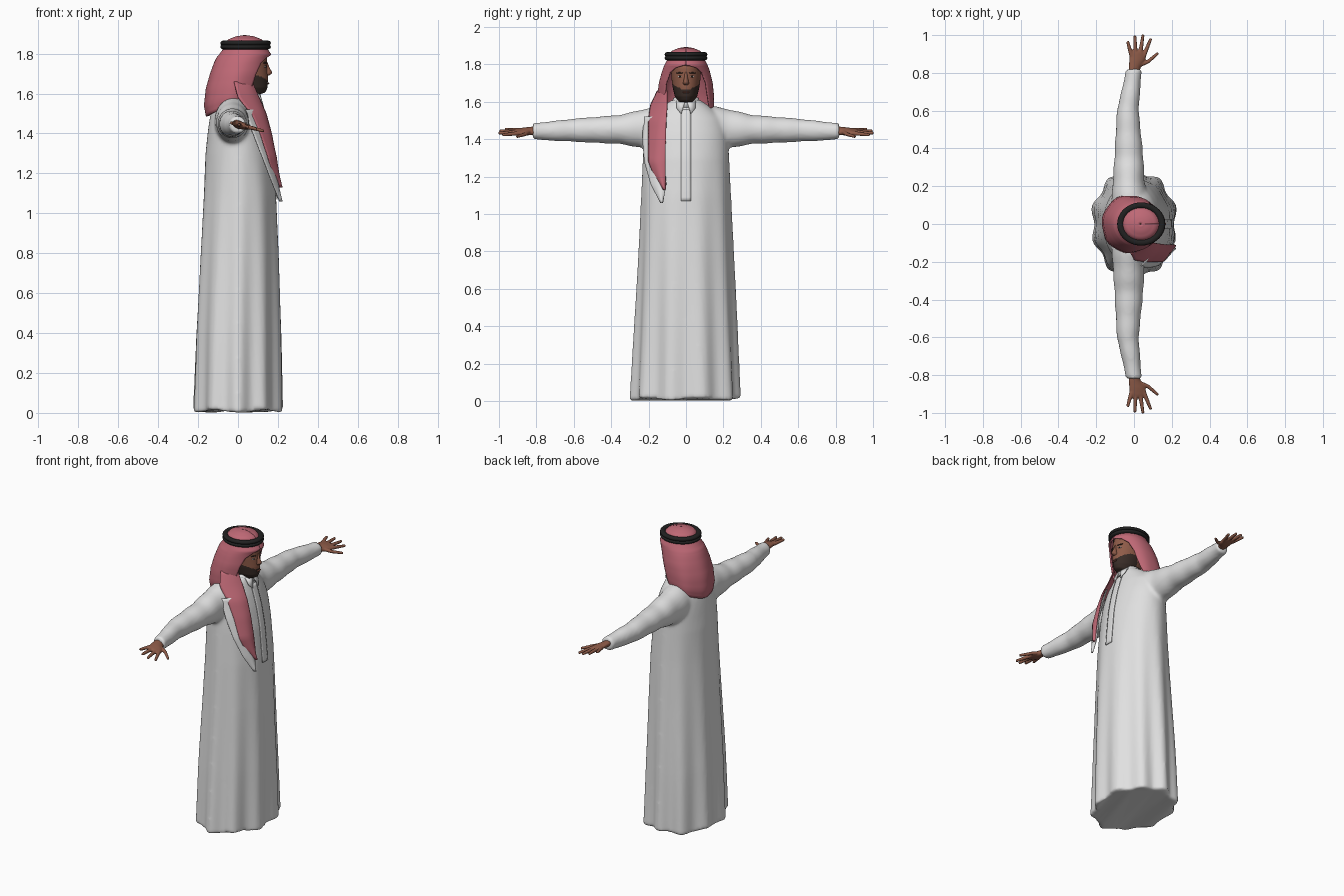
import bpy, bmesh, math
from mathutils import Vector

cube = bpy.data.objects.get("Cube")
if cube:
    bpy.data.objects.remove(cube, do_unlink=True)


def material(name, r, g, b):
    m = bpy.data.materials.new(name)
    m.use_nodes = True
    m.diffuse_color = (r, g, b, 1)
    bsdf = m.node_tree.nodes["Principled BSDF"]
    bsdf.inputs["Base Color"].default_value = (r, g, b, 1)
    bsdf.inputs["Roughness"].default_value = 0.8
    return m


WHITE = material("white cloth", 0.75, 0.75, 0.75)
PINK = material("rose cloth", 0.52, 0.14, 0.18)
SKIN = material("brown skin", 0.27, 0.105, 0.065)
BEARD = material("dark brown hair", 0.04, 0.025, 0.02)
BLACK = material("black cord", 0.015, 0.015, 0.015)
LIPS = material("lip brown", 0.2, 0.07, 0.05)


def sample(rows, t):
    """Interpolate rows keyed by their first value."""
    for a, b in zip(rows, rows[1:]):
        if t <= b[0]:
            k = max(0, (t - a[0]) / (b[0] - a[0]))
            return [p + (q - p) * k for p, q in zip(a[1:], b[1:])]
    return list(rows[-1][1:])


def steps(a, b, n):
    return [a + (b - a) * i / n for i in range(n + 1)]


def add_grid(bm, rings, closed=True, cap=True):
    vs = [[bm.verts.new(p) for p in r] for r in rings]
    n = len(vs[0])
    for a, b in zip(vs, vs[1:]):
        for i in range(n if closed else n - 1):
            j = (i + 1) % n
            bm.faces.new((a[i], a[j], b[j], b[i]))
    if cap and closed:
        bm.faces.new(vs[0][::-1])
        bm.faces.new(vs[-1])


def finish(name, bm, *mats):
    bmesh.ops.recalc_face_normals(bm, faces=bm.faces)
    me = bpy.data.meshes.new(name)
    bm.to_mesh(me)
    bm.free()
    for m in mats:
        me.materials.append(m)
    me.polygons.foreach_set("use_smooth", [True] * len(me.polygons))
    ob = bpy.data.objects.new(name, me)
    bpy.context.collection.objects.link(ob)
    return ob


def fuse(ob, voxel, rounds):
    r = ob.modifiers.new("fuse", "REMESH")
    r.mode = "VOXEL"
    r.voxel_size = voxel
    r.use_smooth_shade = True
    s = ob.modifiers.new("soften", "SMOOTH")
    s.iterations = rounds


def thicken(ob, t, offset=0):
    s = ob.modifiers.new("thickness", "SOLIDIFY")
    s.thickness = t
    s.offset = offset


def angles(n):
    return [2 * math.pi * i / n for i in range(n)]


# Robe: folded body plus two sleeves, fused
ROBE = [(0, 0, .222, .284), (.4, .003, .213, .268), (.8, .008, .197, .25),
        (1.1, .01, .182, .238), (1.3, .005, .168, .23), (1.42, 0, .15, .225),
        (1.5, -.005, .133, .205), (1.56, .0, .108, .15), (1.61, .03, .068, .075)]
SLEEVE = [(.1, -.02, 1.46, .1, .125), (.22, -.028, 1.456, .085, .106),
          (.35, -.027, 1.452, .077, .078), (.6, -.033, 1.448, .058, .062),
          (.75, -.01, 1.443, .046, .05), (.82, 0, 1.443, .042, .042)]


def robe_ring(z):
    cx, rx, ry = sample(ROBE, z)
    fold = 0.055 * max(0, 1 - z / 1.35)
    ring = []
    for a in angles(80):
        k = 1 - fold * math.cos(10 * a) + fold * .25 * math.sin(3 * a + 3 * z)
        hem = .008 * (1 + math.sin(5 * a)) * max(0, 1 - z * 8)
        ring.append((cx + rx * k * math.cos(a), ry * k * math.sin(a), z + hem))
    return ring


def sleeve_ring(y, side):
    cx, cz, rx, rz = sample(SLEEVE, y)
    k = 1 + .02 * math.sin(y * 48)
    return [(cx + rx * k * math.cos(a), side * y, cz + rz * k * math.sin(a)) for a in angles(28)]


bm = bmesh.new()
add_grid(bm, [robe_ring(z) for z in steps(0, 1.61, 46)])
for side in (-1, 1):
    add_grid(bm, [sleeve_ring(y, side) for y in steps(.1, .82, 30)])
robe = finish("robe", bm, WHITE)
fuse(robe, .011, 5)

# Button placket following the chest
bm = bmesh.new()
add_grid(bm, [[(sample(ROBE, z)[0] + sample(ROBE, z)[1] + .01, y, z) for y in steps(-.026, .026, 4)]
              for z in steps(1.07, 1.56, 24)], closed=False)
placket = finish("placket", bm, WHITE)
wrap = placket.modifiers.new("wrap", "SHRINKWRAP")
wrap.target = robe
wrap.wrap_mode = "ABOVE_SURFACE"
wrap.offset = .004
thicken(placket, .005)

# Collar band and two collar points
bm = bmesh.new()
add_grid(bm, [[(.035 + r * math.cos(a), r * math.sin(a), z) for a in angles(32)]
              for z, r in ((1.57, .074), (1.6, .069), (1.622, .063))], cap=False)
for s in (-1, 1):
    flap = [(.106, .004, 1.605), (.088, .052, 1.605), (.112, .05, 1.565), (.126, .026, 1.535)]
    bm.faces.new([bm.verts.new((x, s * y, z)) for x, y, z in flap])
thicken(finish("collar", bm, WHITE), .007)

# Hands: palm and five tapered fingers, mirrored
PALM = [(.79, 0, .026, .023), (.83, .004, .032, .021), (.87, .019, .044, .019),
        (.905, .022, .043, .014), (.917, .022, .038, .01)]
FINGERS = [((-.012, .89), (-.024, .93), (-.034, .968)), ((.008, .89), (.006, .95), (.005, .998)),
           ((.03, .89), (.04, .95), (.048, 1.003)), ((.05, .885), (.07, .935), (.09, .982)),
           ((.025, .84), (.075, .86), (.128, .905))]


def hand_z(x):
    return 1.445 - .25 * x


bm = bmesh.new()
rings = []
for y in steps(.79, .917, 10):
    cx, rx, rz = sample(PALM, y)
    rings.append([(cx + rx * math.cos(a), y, hand_z(cx + rx * math.cos(a)) + rz * math.sin(a))
                  for a in angles(20)])
add_grid(bm, rings)
for path in FINGERS:
    along = (Vector(path[-1]) - Vector(path[0])).normalized()
    rings = []
    for (x, y), r in zip(path + (path[-1],), (.0125, .0105, .008, .004)):
        rings.append([(x + along.y * r * math.cos(a), y - along.x * r * math.cos(a),
                       hand_z(x) + r * math.sin(a)) for a in angles(10)])
    add_grid(bm, rings[:3])
hands = finish("hands", bm, SKIN)
fuse(hands, .0045, 2)
mirror = hands.modifiers.new("mirror", "MIRROR")
mirror.use_axis = (False, True, False)

# Head with neck; beard faces chosen by height
HEAD = [(1.54, .02, .055, .055), (1.593, .04, .06, .055), (1.606, .065, .072, .045),
        (1.63, .058, .09, .06), (1.68, .05, .1, .072), (1.73, .045, .102, .078),
        (1.78, .045, .1, .08), (1.83, .04, .09, .078), (1.86, .04, .05, .05)]


def face_x(y, z):
    cx, rx, ry = sample(HEAD, z)
    return cx + rx * math.sqrt(max(0, 1 - (y / ry) ** 2))


bm = bmesh.new()
rings = []
for z in steps(1.54, 1.86, 64):
    cx, rx, ry = sample(HEAD, z)
    rings.append([(cx + rx * math.cos(a), ry * math.sin(a), z) for a in angles(64)])
add_grid(bm, rings)
for f in bm.faces:
    c = f.calc_center_median()
    line = 1.667 + .6 * max(0, abs(c.y) - .025)
    f.material_index = int(1.594 < c.z < line and c.x > .03)
finish("head", bm, SKIN, BEARD)

# Nose
bm = bmesh.new()
add_grid(bm, [[(x + d * math.cos(a), w * math.sin(a), z) for a in angles(16)] for z, x, d, w in
              ((1.76, .138, .008, .007), (1.735, .142, .014, .009), (1.708, .147, .023, .014),
               (1.7, .146, .023, .017), (1.69, .142, .012, .012))])
finish("nose", bm, SKIN)


def blob(name, mat, y, z, size, out=0):
    bpy.ops.mesh.primitive_uv_sphere_add(segments=20, ring_count=12, location=(face_x(y, z) + out, y, z))
    ob = bpy.context.object
    ob.name = name
    ob.scale = size
    ob.rotation_euler.z = math.atan2(y, .1)
    ob.data.materials.append(mat)
    bpy.ops.object.shade_smooth()


# Eyes, brows, mouth
for side, tag in ((-1, "right"), (1, "left")):
    blob(tag + "_eye", WHITE, side * .033, 1.735, (.004, .012, .0045))
    blob(tag + "_iris", BEARD, side * .033, 1.735, (.003, .006, .005), .003)
    blob(tag + "_brow", BEARD, side * .034, 1.754, (.006, .02, .004))
blob("lips", LIPS, 0, 1.651, (.006, .02, .005), .002)

# Headscarf: open-fronted shell hanging lower at the back
SCARF = [(0, 1.893, .035, .004, .004, 0, 0), (1, 1.887, .035, .045, .04, 0, 0),
         (2, 1.872, .035, .083, .076, 0, 0), (3, 1.85, .036, .102, .092, 0, 0),
         (4, 1.82, .037, .114, .103, 0, 0), (5, 1.797, .036, .13, .115, 1, 0),
         (6, 1.78, .026, .134, .122, 28, 0), (7, 1.755, .016, .136, .13, 42, 0),
         (8, 1.7, 0, .14, .144, 49, 0), (9, 1.645, -.018, .143, .151, 50, .02),
         (10, 1.6, -.03, .14, .152, 54, .06), (11, 1.575, -.03, .13, .146, 60, .09)]
bm = bmesh.new()
rings = []
for t in steps(0, 11, 33):
    z, cx, rx, ry, gap, drop = sample(SCARF, t)
    g = math.radians(gap)
    low = max(0, t - 6) / 5
    ring = []
    for a in steps(g, 2 * math.pi - g, 60):
        back = ((1 - math.cos(a)) / 2) ** 1.5
        k = 1 + .02 * low * math.sin(7 * a)
        ring.append((cx + rx * k * math.cos(a), ry * k * math.sin(a), z - drop * back))
    rings.append(ring)
add_grid(bm, rings, closed=False)
thicken(finish("headscarf", bm, PINK), .01, -1)

# Head cord: two stacked rings
for z, tag in ((1.834, "lower"), (1.853, "upper")):
    bpy.ops.mesh.primitive_torus_add(major_segments=56, minor_segments=14, major_radius=.1,
                                     minor_radius=.0155, location=(.038, 0, z))
    cord = bpy.context.object
    cord.name = tag + "_head_cord"
    cord.scale = (1.1, .99, .8)
    cord.data.materials.append(BLACK)
    bpy.ops.object.shade_smooth()


# Scarf tail over the chest: rose layer on a white lining
def ribbon(name, mat, rows, bulge):
    bm = bmesh.new()
    rings = []
    for z in steps(rows[0][0], rows[-1][0], 28):
        xi, yi, xo, yo = sample(rows, z)
        rings.append([(xi + (xo - xi) * k + bulge * math.sin(math.pi * k), yi + (yo - yi) * k, z)
                      for k in steps(0, 1, 10)])
    add_grid(bm, rings, closed=False)
    thicken(finish(name, bm, mat), .006)


ribbon("scarf_tail", PINK, [
    (1.13, .206, -.11, .203, -.12), (1.2, .2, -.11, .17, -.168), (1.28, .19, -.11, .15, -.2),
    (1.4, .167, -.108, .11, -.2), (1.5, .14, -.105, .065, -.2), (1.58, .105, -.1, .0, -.19),
    (1.66, .07, -.1, -.02, -.152)], .016)
ribbon("scarf_tail_lining", WHITE, [
    (1.06, .21, -.125, .207, -.135), (1.16, .196, -.105, .168, -.188), (1.28, .178, -.115, .122, -.222),
    (1.4, .152, -.115, .075, -.232), (1.52, .115, -.11, .03, -.225)], .012)
